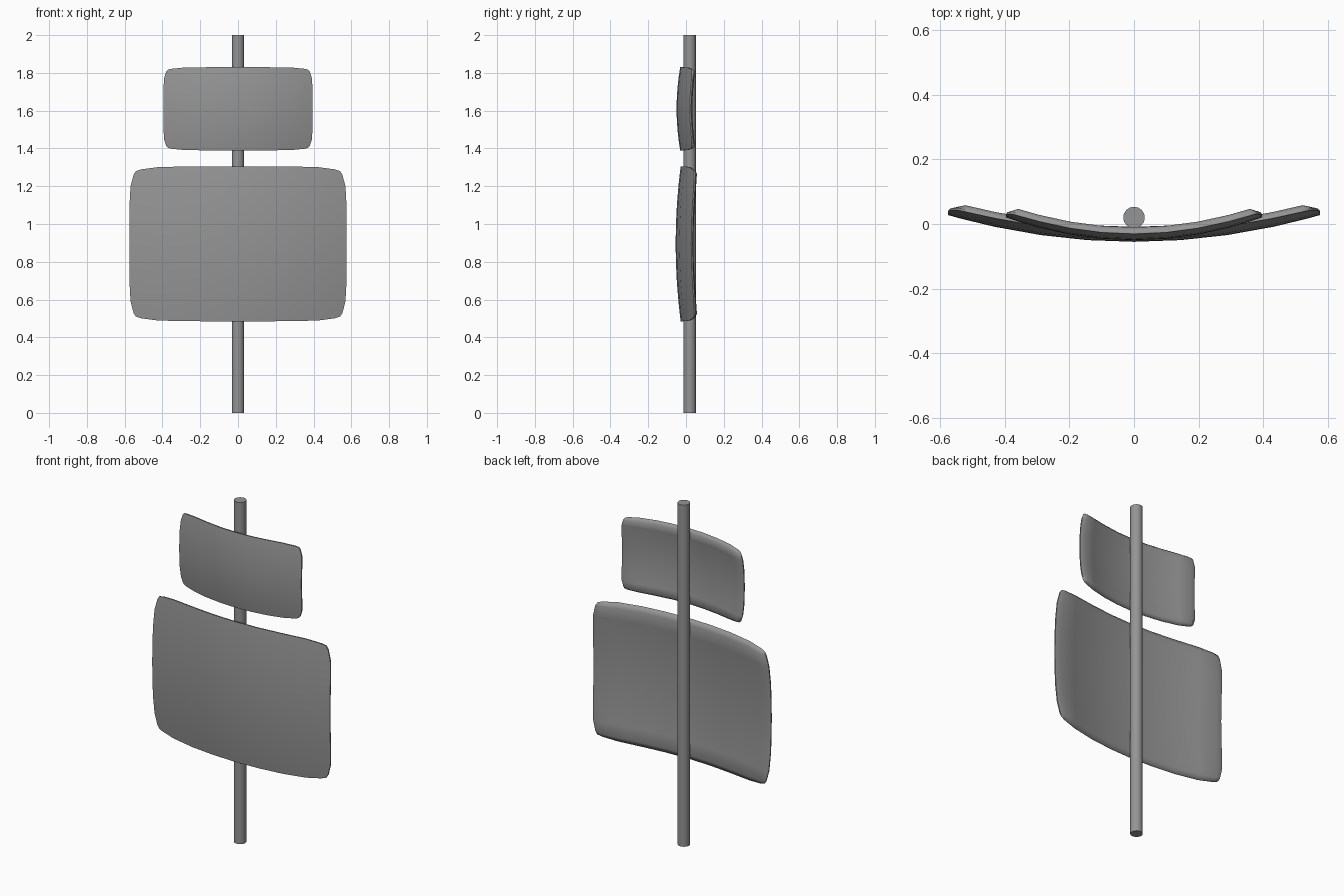
import bpy
import bmesh

cube = bpy.data.objects.get("Cube")
if cube:
    bpy.data.objects.remove(cube)

grey = bpy.data.materials.new("plain grey")
grey.use_nodes = True
color = (0.3, 0.3, 0.3, 1)
grey.diffuse_color = color
grey.node_tree.nodes["Principled BSDF"].inputs["Base Color"].default_value = color


def finish(bm, name, angle):
    bmesh.ops.recalc_face_normals(bm, faces=bm.faces)
    mesh = bpy.data.meshes.new(name)
    bm.to_mesh(mesh)
    bm.free()
    mesh.materials.append(grey)
    obj = bpy.data.objects.new(name, mesh)
    bpy.context.collection.objects.link(obj)
    bpy.ops.object.select_all(action="DESELECT")
    obj.select_set(True)
    bpy.context.view_layer.objects.active = obj
    bpy.ops.object.shade_smooth_by_angle(angle=angle)
    return obj


def cushion(name, half_w, half_h, center_z, front_y, bend_x, bend_z):
    """Bowed pad with clipped corners and a thin rim."""
    half = [0.25, 0.5, 0.75, 0.93, 1]
    steps = [-s for s in reversed(half)] + [0] + half
    last = len(steps) - 1
    bm = bmesh.new()

    def sheet(core, rim):
        rows = []
        for j, v in enumerate(steps):
            row = []
            for i, u in enumerate(steps):
                pull = 1 - 0.06 * (u * v) ** 6
                x, z = half_w * u * pull, half_h * v * pull
                edge = i in (0, last) or j in (0, last)
                y = front_y + bend_x * x * x + bend_z * z * z + (rim if edge else core)
                row.append(bm.verts.new((x, y, center_z + z)))
            rows.append(row)
        for a, b in zip(rows, rows[1:]):
            for i in range(last):
                bm.faces.new((a[i], a[i + 1], b[i + 1], b[i]))
        # Outline in order around the sheet
        return (rows[0][:-1] + [r[-1] for r in rows[:-1]]
                + rows[-1][:0:-1] + [r[0] for r in rows[:0:-1]])

    front = sheet(0, 0)
    back = sheet(0.023, 0.007)
    for i in range(len(front)):
        bm.faces.new((front[i - 1], front[i], back[i], back[i - 1]))
    return finish(bm, name, 1.2)


# Upright pole
bm = bmesh.new()
bmesh.ops.create_cone(bm, cap_ends=True, segments=32, radius1=0.033, radius2=0.033, depth=2)
bmesh.ops.translate(bm, verts=bm.verts, vec=(0, 0.02, 1))
finish(bm, "pole", 0.6)

# Upper and lower pads
cushion("head_pad", 0.395, 0.22, 1.61, -0.05, 0.45, 0.4)
cushion("back_pad", 0.575, 0.41, 0.895, -0.055, 0.25, 0.16)
